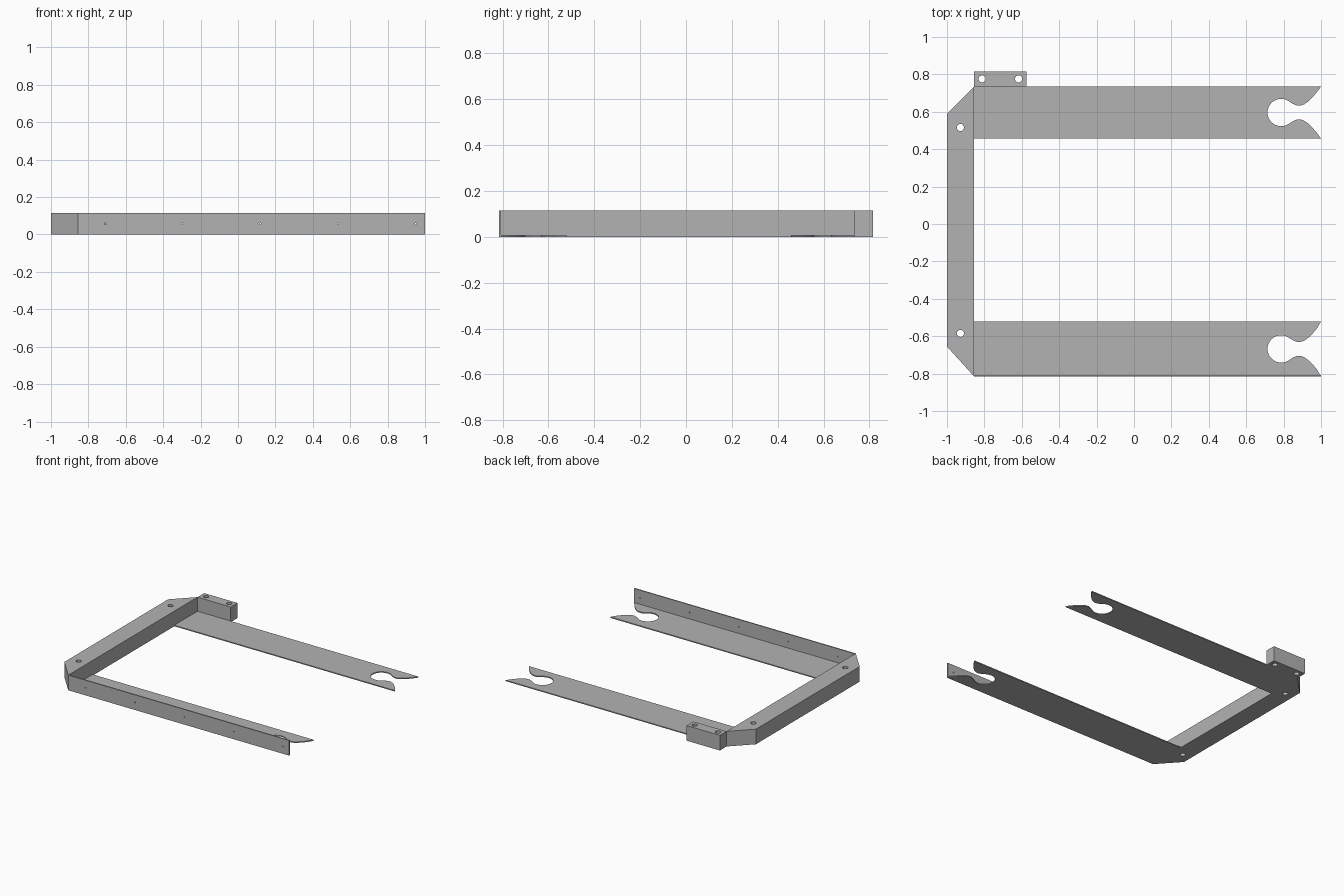
import bpy, bmesh, math
from mathutils import Matrix

cube = bpy.data.objects.get("Cube")
if cube:
    bpy.data.objects.remove(cube, do_unlink=True)

HEIGHT = 0.115
SHEET = 0.008
INNER_X = -0.855

grey = bpy.data.materials.new("metal grey")
grey.use_nodes = True
colour = (0.45, 0.45, 0.45, 1)
grey.diffuse_color = colour
grey.node_tree.nodes["Principled BSDF"].inputs["Base Color"].default_value = colour


def make_object(name, bm):
    bmesh.ops.recalc_face_normals(bm, faces=bm.faces)
    mesh = bpy.data.meshes.new(name)
    bm.to_mesh(mesh)
    bm.free()
    mesh.materials.append(grey)
    obj = bpy.data.objects.new(name, mesh)
    bpy.context.collection.objects.link(obj)
    return obj


def prism(name, outline, height):
    """Extrude a flat outline upward from the ground."""
    bm = bmesh.new()
    face = bm.faces.new([bm.verts.new((x, y, 0)) for x, y in outline])
    top = bmesh.ops.extrude_face_region(bm, geom=[face])["geom"]
    bmesh.ops.translate(bm, vec=(0, 0, height),
                        verts=[v for v in top if isinstance(v, bmesh.types.BMVert)])
    return make_object(name, bm)


def rectangle(x0, x1, y0, y1):
    return [(x0, y0), (x1, y0), (x1, y1), (x0, y1)]


def drill(obj, centres, radius, axis="Z"):
    """Cut round holes through an object."""
    bm = bmesh.new()
    turn = Matrix.Rotation(math.pi / 2, 4, "X") if axis == "Y" else Matrix()
    for c in centres:
        bmesh.ops.create_cone(bm, cap_ends=True, segments=24, radius1=radius,
                              radius2=radius, depth=0.4,
                              matrix=Matrix.Translation(c) @ turn)
    cutter = make_object("hole_cutter", bm)
    cutter.hide_render = True
    mod = obj.modifiers.new("holes", "BOOLEAN")
    mod.operation = "DIFFERENCE"
    mod.solver = "EXACT"
    mod.object = cutter
    bpy.context.view_layer.objects.active = obj
    bpy.ops.object.modifier_apply(modifier=mod.name)
    bpy.data.objects.remove(cutter, do_unlink=True)


def arm(name, y0, y1):
    """Flat sheet arm with a keyhole notch opening at its free end."""
    mid, half = (y0 + y1) / 2, (y1 - y0) / 2
    # lower half of the notch, from the tip to the back of the round hole
    lower = [(1, half), (0.975, 0.105), (0.95, 0.077), (0.93, 0.058),
             (0.91, 0.044), (0.89, 0.037), (0.87, 0.038), (0.85, 0.046)]
    for i in range(14):
        a = math.radians(52 + 128 * i / 13)
        lower.append((0.787 + 0.073 * math.cos(a), 0.073 * math.sin(a)))
    notch = [(x, mid - d) for x, d in lower]
    notch += [(x, mid + d) for x, d in reversed(lower[:-1])]
    return prism(name, [(INNER_X, y0)] + notch + [(INNER_X, y1)], SHEET)


# Flat arms
arm("rear_arm", 0.457, 0.735)
arm("front_arm", -0.815, -0.521)

# Cross bar with chamfered outer corners
bar = prism("cross_bar", [(-1, -0.655), (INNER_X, -0.815),
                          (INNER_X, 0.735), (-1, 0.59)], HEIGHT)
drill(bar, [(-0.928, 0.516, 0.05), (-0.928, -0.585, 0.05)], 0.019)

# Upright flange along the front arm, with a row of pin holes
flange = prism("front_flange", rectangle(INNER_X, 1, -0.815, -0.806), HEIGHT)
drill(flange, [(-0.71 + 0.415 * i, -0.81, 0.057) for i in range(5)], 0.004, "Y")

# Mounting block behind the rear arm
block = prism("mounting_block", rectangle(INNER_X, -0.576, 0.735, 0.815), HEIGHT)
drill(block, [(-0.812, 0.776, 0.05), (-0.617, 0.776, 0.05)], 0.019)
